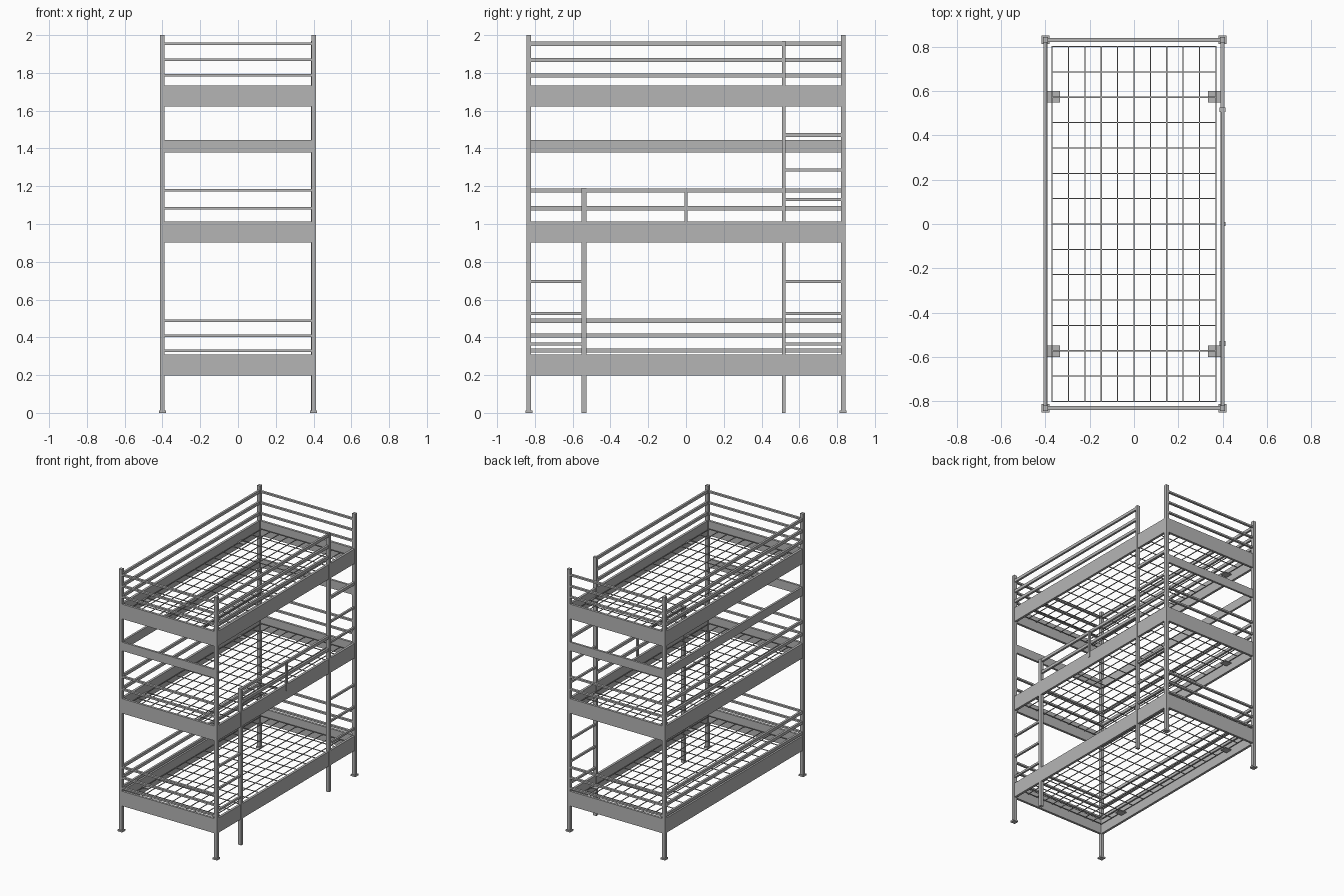
import bpy
import bmesh
from mathutils import Matrix, Vector

cube = bpy.data.objects.get("Cube")
if cube:
    bpy.data.objects.remove(cube, do_unlink=True)

steel = bpy.data.materials.new("grey_steel")
steel.use_nodes = True
colour = (0.46, 0.46, 0.46, 1)
steel.diffuse_color = colour
steel.node_tree.nodes["Principled BSDF"].inputs["Base Color"].default_value = colour

X, Y = 0.40, 0.832        # post centre lines
LADDER_BACK, LADDER_FRONT = 0.517, -0.54


def boxes(name, spans):
    """One object made of boxes, each given as x, y and z ranges."""
    bm = bmesh.new()
    for span in spans:
        lo, hi = Vector([s[0] for s in span]), Vector([s[1] for s in span])
        matrix = Matrix.Translation((lo + hi) / 2) @ Matrix.Diagonal((*(hi - lo), 1))
        bmesh.ops.create_cube(bm, size=1, matrix=matrix)
    mesh = bpy.data.meshes.new(name)
    bm.to_mesh(mesh)
    bm.free()
    mesh.materials.append(steel)
    obj = bpy.data.objects.new(name, mesh)
    bpy.context.collection.objects.link(obj)
    return obj


def mid(centre, width):
    return (centre - width / 2, centre + width / 2)


def end_bars(name, heights, tall, deep):
    boxes(name, [((-X, X), mid(s * Y, deep), mid(z, tall)) for s in (-1, 1) for z in heights])


def side_bars(name, x, y0, y1, heights, tall, wide):
    boxes(name, [(mid(x, wide), (y0, y1), mid(z, tall)) for z in heights])


# Corner posts and feet
corners = [(sx * X, sy * Y) for sx in (-1, 1) for sy in (-1, 1)]
boxes("corner_posts", [(mid(x, 0.024), mid(y, 0.024), (0, 2)) for x, y in corners])
boxes("feet", [(mid(x, 0.038), mid(y, 0.038), (0, 0.012)) for x, y in corners])

# Bed frames with wire bases
for label, bottom in (("lower", 0.197), ("middle", 0.902), ("upper", 1.622)):
    centre = bottom + 0.056
    end_bars(label + "_end_panels", [centre], 0.112, 0.018)
    for side, sign in (("left", 1), ("right", -1)):
        side_bars(f"{label}_{side}_panel", sign * X, -Y, Y, [centre], 0.112, 0.018)
    z = bottom + 0.058
    wires = [(mid(i * 0.074, 0.005), (-0.805, 0.805), mid(z, 0.005)) for i in range(-5, 6)]
    wires += [((-0.37, 0.37), mid(i * 0.1145, 0.005), mid(z + 0.004, 0.005)) for i in range(-7, 8)]
    boxes(label + "_wire_base", wires)
    boxes(label + "_support_tabs", [(mid(sx * 0.362, 0.056), mid(sy * 0.575, 0.054), mid(z - 0.008, 0.006))
                                    for sx in (-1, 1) for sy in (-1, 1)])

# Guard rails
lower_rails = [0.33, 0.409, 0.488]
middle_rails = [1.083, 1.178]
upper_rails = [1.787, 1.869, 1.954]
all_rails = lower_rails + middle_rails + upper_rails
end_bars("end_rails", all_rails, 0.013, 0.018)
side_bars("right_rails", -X, -Y, Y, all_rails, 0.022, 0.016)
side_bars("left_middle_rails", X, LADDER_FRONT, LADDER_BACK, middle_rails, 0.022, 0.016)
side_bars("left_upper_rails", X, -Y, LADDER_BACK, upper_rails, 0.022, 0.016)

# Wide braces between the middle and upper beds
end_bars("end_braces", [1.411], 0.066, 0.016)
side_bars("right_brace", -X, -Y, Y, [1.411], 0.066, 0.016)

# Ladders and the guard rail bracket
boxes("ladder_posts", [(mid(X, 0.026), mid(LADDER_BACK, 0.02), (0, 1.97)),
                       (mid(X, 0.026), mid(LADDER_FRONT, 0.024), (0, 1.19))])
low_rungs = [0.364, 0.527, 0.695]
side_bars("front_ladder_rungs", X, -Y, LADDER_FRONT, low_rungs, 0.015, 0.015)
side_bars("back_ladder_rungs", X, LADDER_BACK, Y, low_rungs + [1.13, 1.285], 0.015, 0.015)
side_bars("back_ladder_top_rung", X, LADDER_BACK, Y, [1.47], 0.021, 0.018)
boxes("rail_bracket", [((X + 0.002, X + 0.014), mid(0, 0.016), (0.97, 1.178))])
